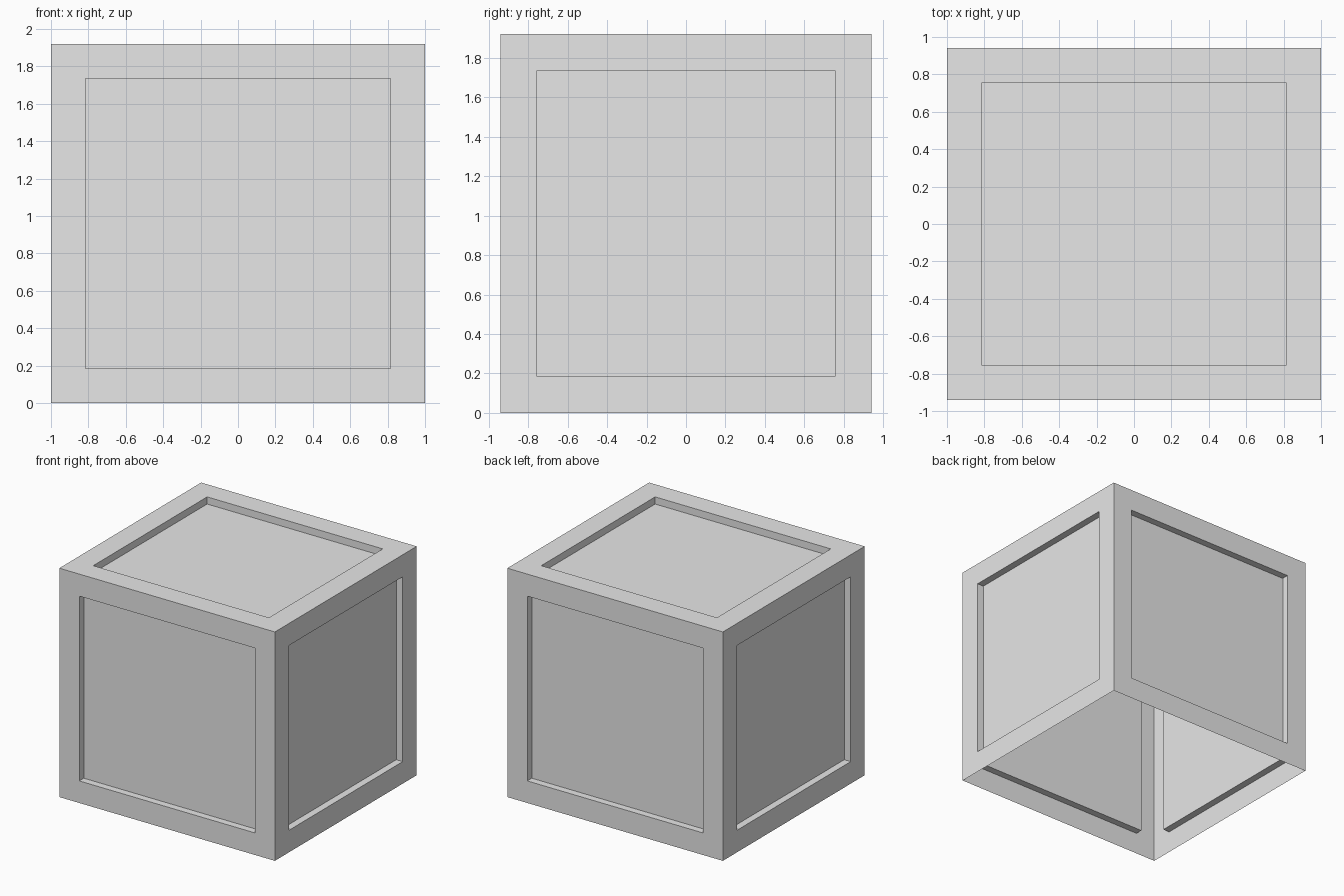
import bpy
import bmesh

if "Cube" in bpy.data.objects:
    bpy.data.objects.remove(bpy.data.objects["Cube"], do_unlink=True)

WIDTH, DEPTH, HEIGHT = 2.0, 1.88, 1.92
FRAME, RECESS = 0.185, 0.06

# Plain grey
grey = bpy.data.materials.new("plain_grey")
grey.use_nodes = True
colour = (0.8, 0.8, 0.8, 1)
grey.diffuse_color = colour
grey.node_tree.nodes["Principled BSDF"].inputs["Base Color"].default_value = colour

# Thin box shell, open underneath
bm = bmesh.new()
bmesh.ops.create_cube(bm, size=1)
for v in bm.verts:
    v.co.x *= WIDTH
    v.co.y *= DEPTH
    v.co.z = (v.co.z + 0.5) * HEIGHT
bm.normal_update()
bottom = [f for f in bm.faces if f.normal.z < -0.5]
bmesh.ops.delete(bm, geom=bottom, context='FACES_ONLY')

# Frame on every side, then the panel sunk straight in
panels = list(bm.faces)
bmesh.ops.inset_individual(bm, faces=panels, thickness=FRAME, use_even_offset=True)
bm.normal_update()
for panel in panels:
    inward = panel.normal * -RECESS
    sunk = bmesh.ops.extrude_discrete_faces(bm, faces=[panel])["faces"][0]
    bmesh.ops.translate(bm, verts=list(sunk.verts), vec=inward)

mesh = bpy.data.meshes.new("crate_shell")
bm.to_mesh(mesh)
bm.free()
mesh.materials.append(grey)
crate = bpy.data.objects.new("crate_shell", mesh)
bpy.context.collection.objects.link(crate)
